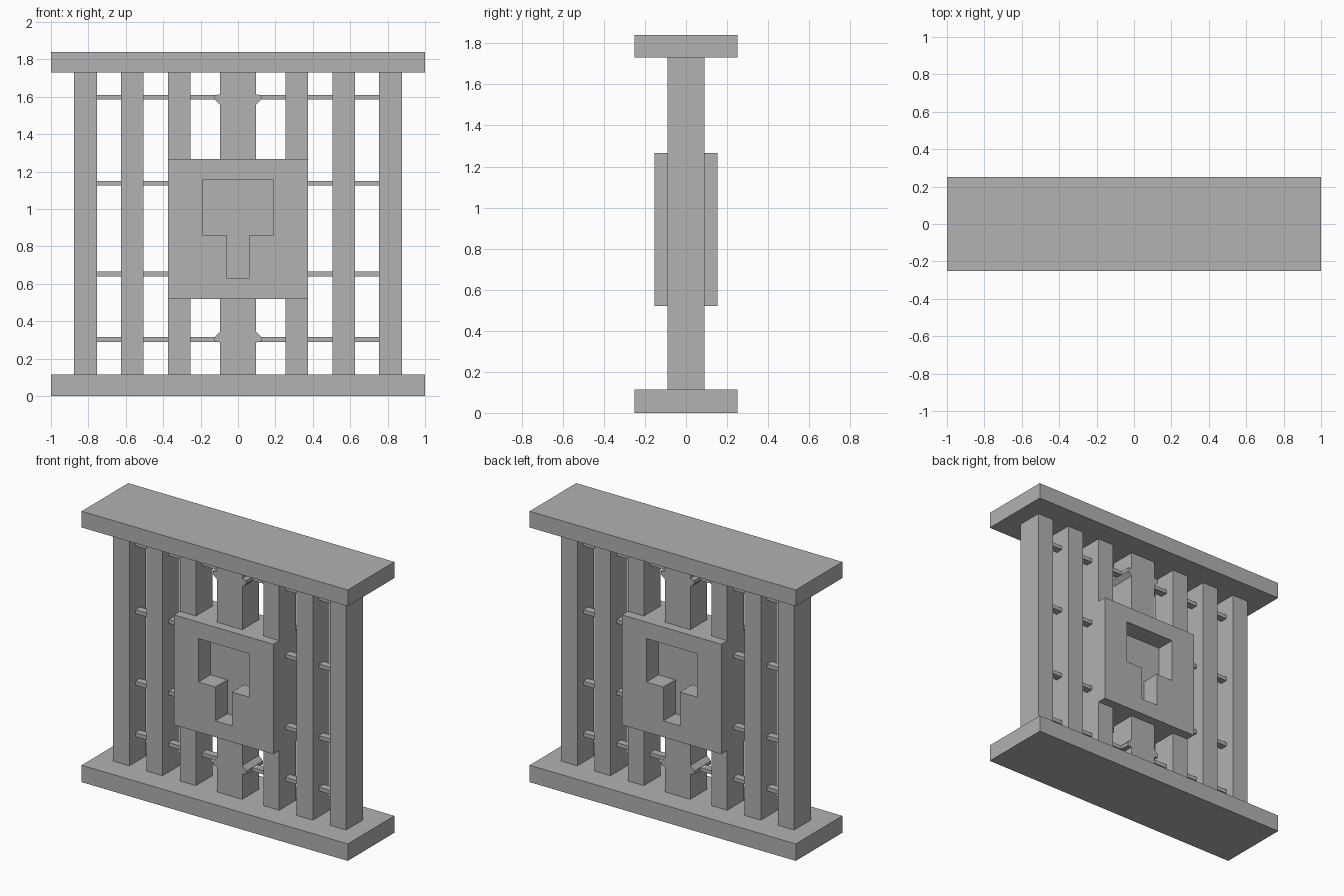
import bpy
import bmesh

cube = bpy.data.objects.get("Cube")
if cube:
    bpy.data.objects.remove(cube, do_unlink=True)

iron = bpy.data.materials.new("grey_iron")
GREY = (0.445, 0.445, 0.445, 1)
iron.use_nodes = True
iron.diffuse_color = GREY
iron.node_tree.nodes["Principled BSDF"].inputs["Base Color"].default_value = GREY


def prism(name, outline, y0, y1):
    """Extrude an (x, z) outline from y0 to y1."""
    bm = bmesh.new()
    face = bm.faces.new([bm.verts.new((x, y0, z)) for x, z in outline])
    grown = bmesh.ops.extrude_face_region(bm, geom=[face])["geom"]
    moved = [v for v in grown if isinstance(v, bmesh.types.BMVert)]
    bmesh.ops.translate(bm, verts=moved, vec=(0, y1 - y0, 0))
    bmesh.ops.recalc_face_normals(bm, faces=bm.faces)
    mesh = bpy.data.meshes.new(name)
    bm.to_mesh(mesh)
    bm.free()
    mesh.materials.append(iron)
    obj = bpy.data.objects.new(name, mesh)
    bpy.context.collection.objects.link(obj)
    return obj


def box(name, x0, x1, z0, z1, half_depth):
    return prism(name, [(x0, z0), (x1, z0), (x1, z1), (x0, z1)],
                 -half_depth, half_depth)


BASE, LINTEL, TOP = 0.115, 1.73, 1.84
PLATE_LOW, PLATE_HIGH, PLATE_HALF = 0.52, 1.267, 0.373
BAR_DEPTH = 0.09

# Sill and lintel
box("bottom_sill", -1, 1, 0, BASE, 0.25)
box("top_lintel", -1, 1, LINTEL, TOP, 0.25)

# Upright bars, the inner pair interrupted by the lock plate
for side, sign in (("left", 1), ("right", -1)):
    for label, x in (("outer", 0.815), ("middle", 0.565)):
        box(f"{side}_{label}_bar", sign * x - 0.061, sign * x + 0.061,
            BASE, LINTEL, BAR_DEPTH)
    for label, z0, z1 in (("lower", BASE, PLATE_LOW), ("upper", PLATE_HIGH, LINTEL)):
        box(f"{side}_inner_{label}_bar", sign * 0.313 - 0.06, sign * 0.313 + 0.06,
            z0, z1, BAR_DEPTH)

    # Thin cross rungs
    for i, (z, inner) in enumerate(((0.302, 0.12), (0.652, 0.37),
                                    (1.138, 0.37), (1.598, 0.12))):
        box(f"{side}_rung_{i + 1}", *sorted((sign * inner, sign * 0.76)),
            z - 0.013, z + 0.013, 0.025)

# Central posts with flared shoulders where the rungs meet them
half = [(0.095, BASE), (0.095, 0.287), (0.125, 0.291), (0.125, 0.315),
        (0.095, 0.345), (0.095, PLATE_LOW)]
lower = half + [(-x, z) for x, z in reversed(half)]
prism("lower_centre_post", lower, -BAR_DEPTH, BAR_DEPTH)
half = [(0.095, PLATE_HIGH), (0.095, 1.557), (0.125, 1.585), (0.125, 1.609),
        (0.095, 1.613), (0.095, LINTEL)]
upper = half + [(-x, z) for x, z in reversed(half)]
prism("upper_centre_post", upper, -BAR_DEPTH, BAR_DEPTH)

# Lock plate with a keyhole recess on both faces
plate = box("lock_plate", -PLATE_HALF, PLATE_HALF, PLATE_LOW, PLATE_HIGH, 0.154)
keyhole = [(0.062, 0.63), (0.062, 0.86), (0.19, 0.86), (0.19, 1.155)]
keyhole += [(-x, z) for x, z in reversed(keyhole)]
for label, y0, y1 in (("front", -0.3, -0.025), ("back", 0.025, 0.3)):
    cutter = prism(f"{label}_keyhole_cutter", keyhole, y0, y1)
    cut = plate.modifiers.new(f"{label}_recess", "BOOLEAN")
    cut.operation = "DIFFERENCE"
    cut.solver = "EXACT"
    cut.object = cutter
    bpy.context.view_layer.objects.active = plate
    bpy.ops.object.modifier_apply(modifier=cut.name)
    bpy.data.objects.remove(cutter, do_unlink=True)
